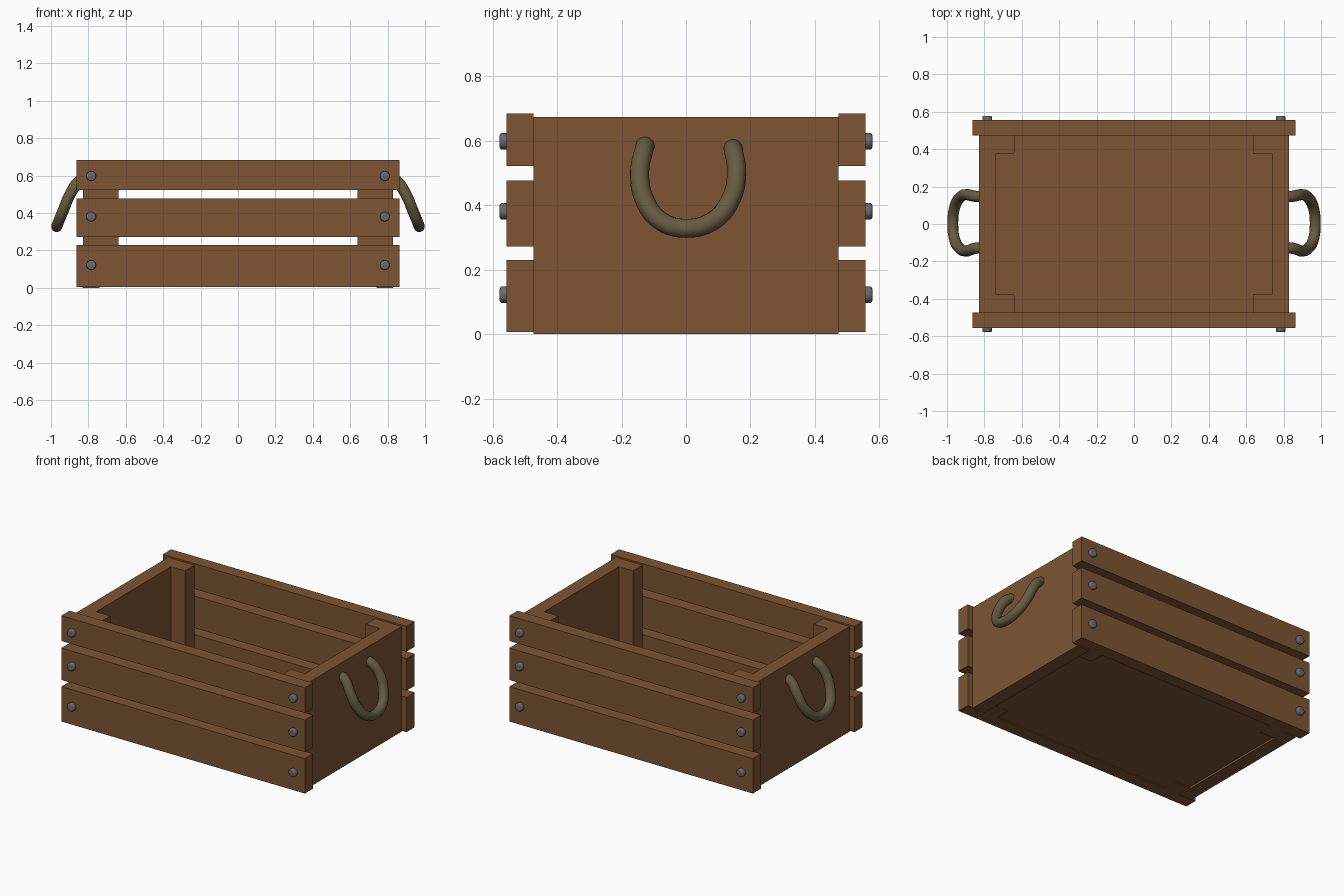
import bpy, bmesh, math
from mathutils import Matrix, Vector

if "Cube" in bpy.data.objects:
    bpy.data.objects.remove(bpy.data.objects["Cube"])


def material(name, rgb):
    m = bpy.data.materials.new(name)
    m.diffuse_color = (*rgb, 1)
    m.use_nodes = True
    m.node_tree.nodes["Principled BSDF"].inputs["Base Color"].default_value = m.diffuse_color
    return m


WOOD = material("brown wood", (0.205, 0.091, 0.034))
ROPE = material("olive rope", (0.135, 0.105, 0.053))
STEEL = material("grey steel", (0.14, 0.14, 0.165))


def finish(name, bm, mat):
    bmesh.ops.recalc_face_normals(bm, faces=bm.faces[:])
    me = bpy.data.meshes.new(name)
    bm.to_mesh(me)
    bm.free()
    me.materials.append(mat)
    ob = bpy.data.objects.new(name, me)
    bpy.context.collection.objects.link(ob)
    return ob


def box(name, x, y, z):
    """Wooden board between the given (low, high) limits."""
    bm = bmesh.new()
    bmesh.ops.create_cube(bm, size=1)
    for v in bm.verts:
        v.co = Vector([(lo + hi) / 2 + c * (hi - lo)
                       for c, (lo, hi) in zip(v.co, (x, y, z))])
    return finish(name, bm, WOOD)


def span(side, a, b):
    return tuple(sorted((side * a, side * b)))


def activate(ob):
    bpy.ops.object.select_all(action='DESELECT')
    ob.select_set(True)
    bpy.context.view_layer.objects.active = ob


def bolt(name, x, side, z):
    """Low bolt head with a rounded rim, facing front or back."""
    bm = bmesh.new()
    rot = Matrix.Rotation(math.pi / 2, 4, 'X')
    bmesh.ops.create_cone(bm, cap_ends=True, segments=16, radius1=0.026,
                          radius2=0.026, depth=0.044,
                          matrix=Matrix.Translation((x, side * 0.556, z)) @ rot)
    rim = [e for e in bm.edges if all(abs(v.co.y) > 0.57 for v in e.verts)]
    bmesh.ops.bevel(bm, geom=rim, offset=0.008, segments=3,
                    profile=0.5, affect='EDGES')
    activate(finish(name, bm, STEEL))
    bpy.ops.object.shade_smooth_by_angle(angle=math.radians(40))


# Floor, slightly recessed
box("floor", (-0.74, 0.74), (-0.473, 0.473), (0.012, 0.07))

# Solid end panels and the inner corner posts
for sx, end in ((-1, "left"), (1, "right")):
    box(end + "_end_panel", span(sx, 0.74, 0.828), (-0.473, 0.473), (0, 0.674))
    for sy, face in ((-1, "front"), (1, "back")):
        box(f"{face}_{end}_post", span(sx, 0.64, 0.74),
            span(sy, 0.378, 0.473), (0.006, 0.674))

# Long side slats with bolts
SLATS = (("lower", 0.006, 0.23, 0.122), ("middle", 0.272, 0.477, 0.381),
         ("upper", 0.522, 0.684, 0.598))
for sy, face in ((-1, "front"), (1, "back")):
    for level, z0, z1, zb in SLATS:
        box(f"{face}_{level}_slat", (-0.863, 0.863), span(sy, 0.473, 0.556), (z0, z1))
        for sx, end in ((-1, "left"), (1, "right")):
            bolt(f"{face}_{level}_{end}_bolt", sx * 0.785, sy, zb)

# Drooping rope handles
PATH = ((0.80, -0.125, 0.588), (0.848, -0.130, 0.572), (0.898, -0.144, 0.50),
        (0.932, -0.130, 0.42), (0.960, -0.080, 0.352), (0.969, 0.0, 0.328),
        (0.960, 0.085, 0.352), (0.932, 0.140, 0.42), (0.898, 0.157, 0.50),
        (0.848, 0.148, 0.565), (0.80, 0.145, 0.580))
for sx, end in ((-1, "left"), (1, "right")):
    cu = bpy.data.curves.new(end + "_rope_handle", 'CURVE')
    cu.dimensions = '3D'
    cu.bevel_depth = 0.030
    cu.bevel_resolution = 4
    cu.resolution_u = 5
    cu.use_fill_caps = True
    sp = cu.splines.new('BEZIER')
    sp.bezier_points.add(len(PATH) - 1)
    for p, (x, y, z) in zip(sp.bezier_points, PATH):
        p.co = (sx * x, y, z)
        p.handle_left_type = p.handle_right_type = 'AUTO'
    cu.materials.append(ROPE)
    ob = bpy.data.objects.new(end + "_rope_handle", cu)
    bpy.context.collection.objects.link(ob)
    activate(ob)
    bpy.ops.object.convert(target='MESH')
    bpy.ops.object.shade_smooth_by_angle(angle=math.radians(50))
